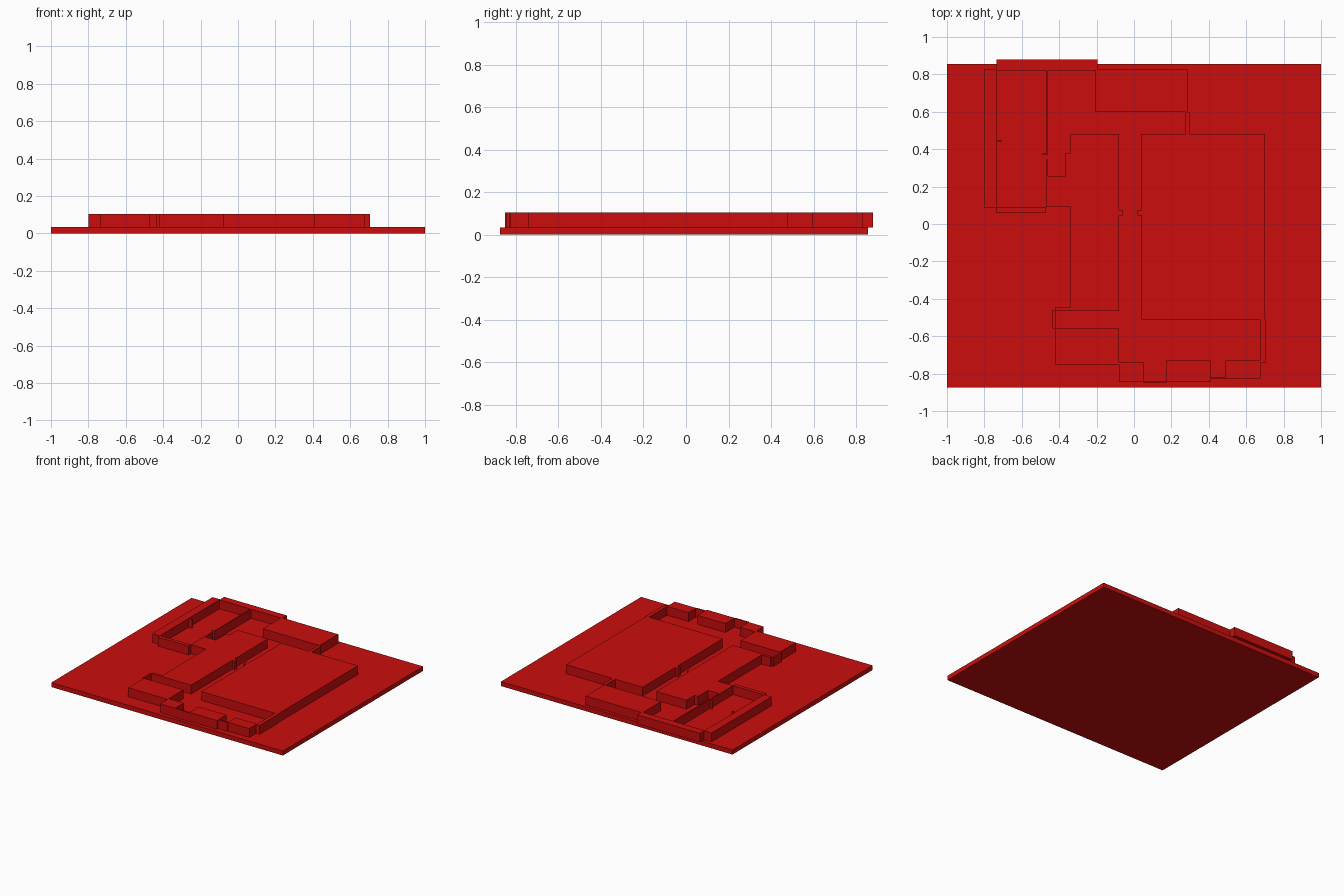
import bpy, bmesh

if "Cube" in bpy.data.objects:
    bpy.data.objects.remove(bpy.data.objects["Cube"])

RED = bpy.data.materials.new("red")
RED.diffuse_color = (0.6, 0.004, 0.004, 1)
RED.use_nodes = True
RED.node_tree.nodes["Principled BSDF"].inputs["Base Color"].default_value = RED.diffuse_color
BASE_TOP, TOP = 0.035, 0.104


def extrude(name, points, z0=BASE_TOP, z1=TOP):
    """Extrude a flat outline (counter-clockwise) from z0 to z1."""
    bm = bmesh.new()
    face = bm.faces.new([bm.verts.new((x, y, z0)) for x, y in points])
    side = bmesh.ops.extrude_face_region(bm, geom=[face])["geom"]
    for v in side:
        if isinstance(v, bmesh.types.BMVert):
            v.co.z = z1
    bmesh.ops.recalc_face_normals(bm, faces=bm.faces)
    mesh = bpy.data.meshes.new(name)
    bm.to_mesh(mesh)
    bm.free()
    mesh.materials.append(RED)
    obj = bpy.data.objects.new(name, mesh)
    bpy.context.collection.objects.link(obj)
    return obj


def box(name, x0, x1, y0, y1, z0=BASE_TOP, z1=TOP):
    return extrude(name, [(x0, y0), (x1, y0), (x1, y1), (x0, y1)], z0, z1)


# ground slab
box("base_plate", -1, 1, -0.875, 0.855, 0, BASE_TOP)

# walls of the two open rooms, running into the solid back room
extrude("upper_walls", [
    (-.80, .085), (-.735, .085), (-.735, .06), (-.47, .06), (-.47, .09),
    (-.735, .09), (-.735, .44), (-.705, .44), (-.705, .446), (-.735, .446),
    (-.735, .82), (-.47, .82), (-.47, .377), (-.49, .377), (-.49, .37),
    (-.46, .37), (-.46, .82), (-.205, .82), (-.205, .60), (.275, .60),
    (.275, .48), (.30, .48), (.30, .595), (.285, .595), (.285, .83),
    (-.195, .83), (-.195, .88), (-.735, .88), (-.735, .83), (-.80, .83)])

# solid middle block with its side step and door stub
extrude("middle_block", [
    (-.42, -.465), (-.08, -.465), (-.08, .045), (-.06, .045), (-.06, .075),
    (-.08, .075), (-.08, .48), (-.34, .48), (-.34, .38), (-.37, .38),
    (-.37, .255), (-.46, .255), (-.46, .345), (-.47, .345), (-.47, .09),
    (-.34, .09), (-.34, -.445), (-.42, -.445)])

# solid right block with door stub and the thin wall to the front
extrude("right_block", [
    (.04, -.51), (.675, -.51), (.675, -.74), (.705, -.74), (.705, -.51),
    (.70, -.51), (.70, .48), (.04, .48), (.04, .075), (.018, .075),
    (.018, .045), (.04, .045)])

# separate blocks along the front
box("front_left_block", -.42, -.08, -.755, -.56)
box("front_block_a", -.08, .05, -.845, -.74)
box("front_block_b", .17, .41, -.845, -.73)
box("front_block_c", .49, .675, -.825, -.73)

# thin panels closing the gaps
box("side_panel", -.435, -.42, -.56, -.46)
box("front_panel_a", .05, .17, -.85, -.84)
box("front_panel_b", .41, .49, -.83, -.82)
